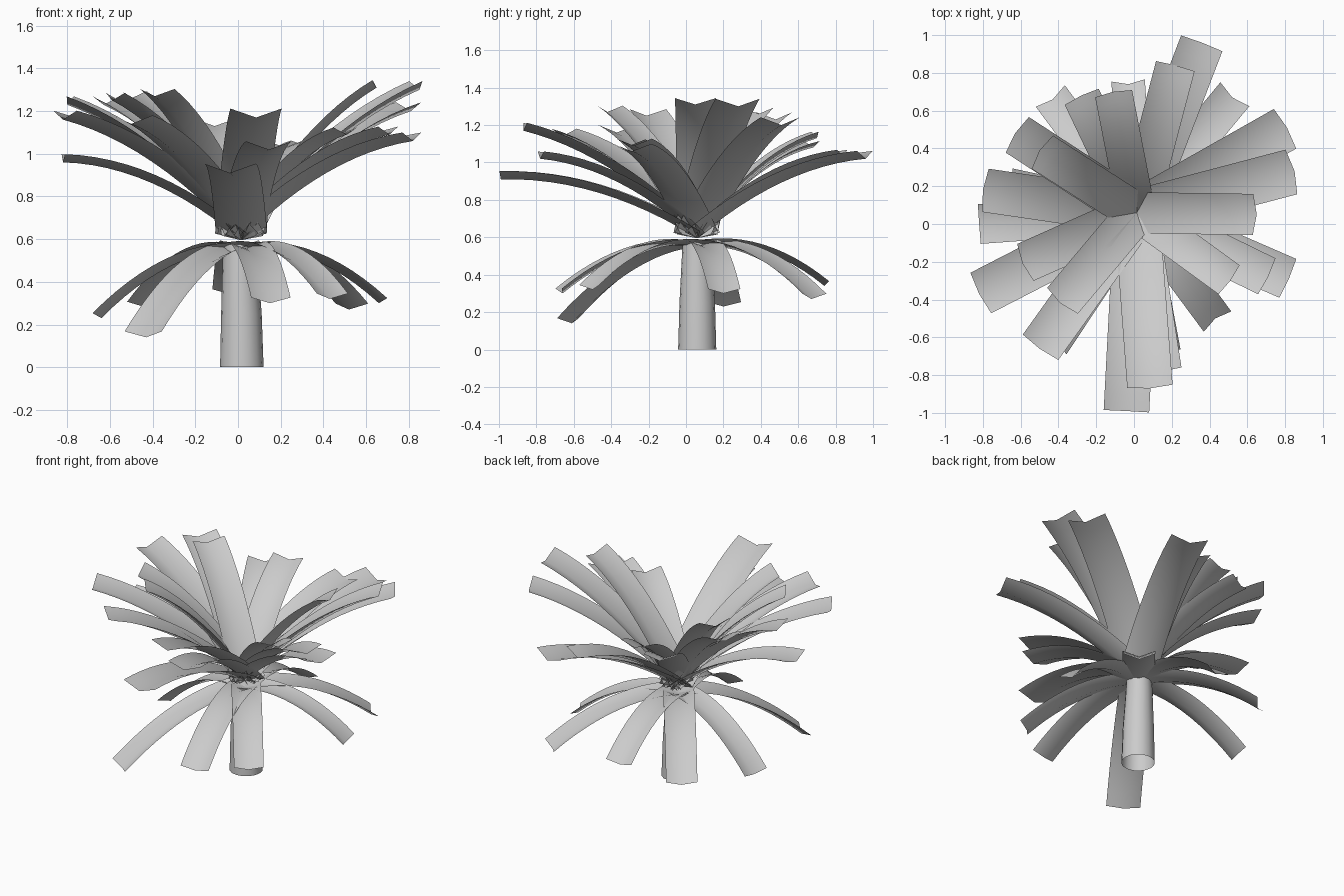
import bpy, bmesh, math
from mathutils import Vector

if "Cube" in bpy.data.objects:
    bpy.data.objects.remove(bpy.data.objects["Cube"])

CENTRE = Vector((0.015, 0.06, 0))
SEGMENTS = 12


def finish(bm, name, angle=60):
    mesh = bpy.data.meshes.new(name)
    bm.to_mesh(mesh)
    bm.free()
    ob = bpy.data.objects.new(name, mesh)
    bpy.context.collection.objects.link(ob)
    for p in mesh.polygons:
        p.use_smooth = True
    return ob


def frond(name, tip, base_z):
    """Arching strip with a shallow V section, swept from the crown to its tip."""
    a = CENTRE + Vector((0, 0, base_z))
    c = Vector(tip)
    b = (a + c) / 2 + Vector((0, 0, 0.17))
    flat = Vector((c.x - a.x, c.y - a.y, 0)).normalized()
    side = Vector((-flat.y, flat.x, 0))
    half = (0.06 + 0.165 * (c - a).length) / 2
    bm = bmesh.new()
    last = None
    for i in range(SEGMENTS + 1):
        t = i / SEGMENTS
        p = a * (1 - t) ** 2 + b * 2 * t * (1 - t) + c * t * t
        tangent = ((b - a) * (1 - t) + (c - b) * t).normalized()
        normal = tangent.cross(side)
        lift = normal * half * 0.36
        row = [bm.verts.new(q) for q in
               (p - side * half + lift, p, p + side * half + lift)]
        if last:
            for k in range(2):
                bm.faces.new((last[k], row[k], row[k + 1], last[k + 1]))
        last = row
    return finish(bm, name)


# Trunk: open tapered tube, leaning slightly
bm = bmesh.new()
rings = []
for x, r, z in ((0.018, 0.102, 0), (0.016, 0.095, 0.25),
                (0.010, 0.082, 0.5), (0.010, 0.078, 0.575)):
    rings.append([bm.verts.new((x + r * math.cos(k * math.tau / 16),
                                0.06 + r * math.sin(k * math.tau / 16), z))
                  for k in range(16)])
for lo, hi in zip(rings, rings[1:]):
    for k in range(16):
        j = (k + 1) % 16
        bm.faces.new((lo[k], lo[j], hi[j], hi[k]))
finish(bm, "trunk")

# Drooping lower fronds
lower = [(-0.64, 0.20, 0.23), (-0.43, -0.61, 0.14), (0.15, -0.66, 0.30),
         (0.43, -0.50, 0.32), (0.66, 0.20, 0.30), (0.52, 0.67, 0.27),
         (-0.03, 0.74, 0.34), (-0.43, 0.66, 0.28)]
for i, tip in enumerate(lower):
    frond(f"lower_frond_{i + 1}", tip, 0.55)

# Rising upper fronds
upper = [(0.36, 0.96, 1.05), (0.22, 0.84, 1.06), (0.81, 0.51, 1.23),
         (0.85, 0.28, 1.33), (0.65, 0.05, 1.34), (0.82, -0.29, 1.09),
         (0.71, -0.28, 1.12), (0.51, -0.30, 1.12), (0.145, -0.78, 1.05),
         (0.085, -0.87, 1.20), (-0.04, -0.99, 0.94), (-0.50, -0.66, 1.17),
         (-0.39, -0.42, 1.30), (-0.82, -0.37, 1.19), (-0.59, -0.21, 1.28),
         (-0.82, 0.00, 0.99), (-0.80, 0.18, 1.26), (-0.63, 0.48, 1.26),
         (-0.50, 0.39, 1.29), (-0.11, 0.70, 1.16), (-0.28, 0.68, 1.11)]
for i, (x, y, z) in enumerate(upper):
    frond(f"upper_frond_{i + 1}", (x, y, z - 0.03), 0.595)
